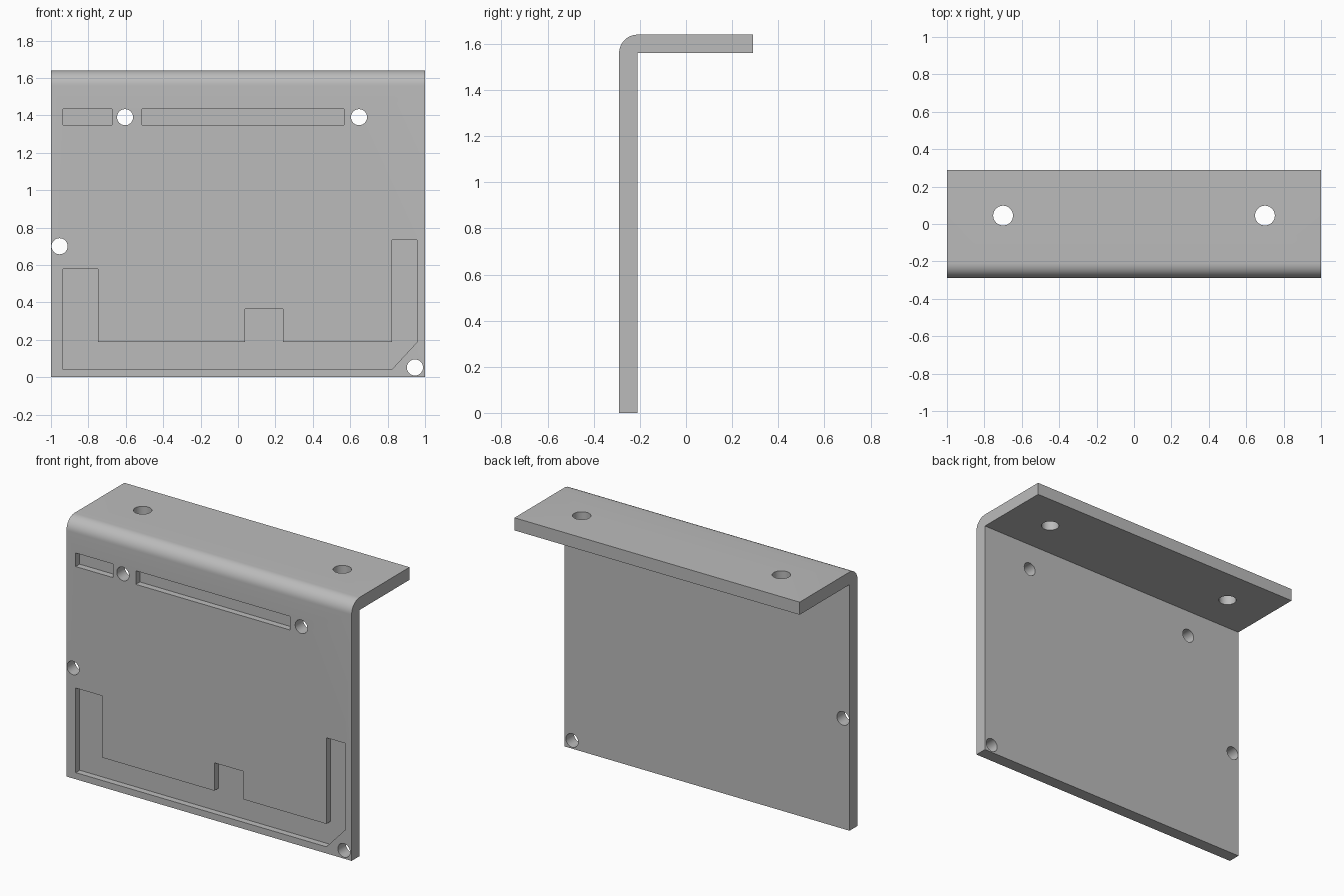
import bpy, bmesh, math
from mathutils import Vector

cube = bpy.data.objects.get("Cube")
if cube:
    bpy.data.objects.remove(cube, do_unlink=True)

metal = bpy.data.materials.new("plain grey metal")
metal.use_nodes = True
GREY = (0.5, 0.5, 0.5, 1)
metal.diffuse_color = GREY
metal.node_tree.nodes["Principled BSDF"].inputs["Base Color"].default_value = GREY

WIDTH, HEIGHT, HALF_DEPTH, THICK = 2.0, 1.64, 0.29, 0.08
FRONT = -HALF_DEPTH
POCKET = 0.04


def prism(name, outline, sweep):
    """Sweep a closed planar outline along a vector into a solid."""
    bm = bmesh.new()
    face = bm.faces.new([bm.verts.new(p) for p in outline])
    swept = bmesh.ops.extrude_face_region(bm, geom=[face], use_keep_orig=True)
    moved = [v for v in swept["geom"] if isinstance(v, bmesh.types.BMVert)]
    bmesh.ops.translate(bm, verts=moved, vec=Vector(sweep))
    bmesh.ops.recalc_face_normals(bm, faces=bm.faces)
    mesh = bpy.data.meshes.new(name)
    bm.to_mesh(mesh)
    bm.free()
    mesh.materials.append(metal)
    obj = bpy.data.objects.new(name, mesh)
    bpy.context.collection.objects.link(obj)
    return obj


def circle(cx, cy, radius, count=40):
    angles = [math.tau * i / count for i in range(count)]
    return [(cx + radius * math.cos(a), cy + radius * math.sin(a)) for a in angles]


def front_cut(outline, depth):
    margin = 0.05
    return prism("front_cutter", [(x, FRONT - margin, z) for x, z in outline],
                 (0, depth + margin, 0))


# Bent plate: rounded outside, square inside
bend = [(FRONT + THICK * (1 - math.cos(a)), HEIGHT - THICK * (1 - math.sin(a)))
        for a in (math.pi / 2 * i / 12 for i in range(13))]
profile = [(FRONT, 0)] + bend + [
    (HALF_DEPTH, HEIGHT), (HALF_DEPTH, HEIGHT - THICK),
    (FRONT + THICK, HEIGHT - THICK), (FRONT + THICK, 0)]
plate = prism("bent_plate", [(-WIDTH / 2, y, z) for y, z in profile], (WIDTH, 0, 0))

cutters = []

# Shallow slots near the top of the front
for x0, x1 in ((-0.935, -0.674), (-0.513, 0.567)):
    z0, z1 = 1.348, 1.434
    cutters.append(front_cut([(x0, z0), (x1, z0), (x1, z1), (x0, z1)], POCKET))

# Shallow stepped pocket along the bottom
low, shelf = 0.042, 0.187
pocket = [(-0.935, low), (0.823, low), (0.957, shelf), (0.957, 0.733),
          (0.823, 0.733), (0.823, shelf), (0.24, shelf), (0.24, 0.364),
          (0.037, 0.364), (0.037, shelf), (-0.749, shelf), (-0.749, 0.578),
          (-0.935, 0.578)]
cutters.append(front_cut(pocket, POCKET))

# Through holes in the front
for x, z in ((-0.604, 1.39), (0.647, 1.39), (-0.954, 0.70), (0.946, 0.052)):
    cutters.append(front_cut(circle(x, z, 0.043), THICK + 0.05))

# Through holes in the top flange
for side in (-1, 1):
    ring = circle(side * 0.70, 0.045, 0.053)
    cutters.append(prism("flange_cutter", [(x, y, HEIGHT - 0.15) for x, y in ring],
                         (0, 0, 0.25)))

# Apply every cut, then discard the cutters
bpy.context.view_layer.objects.active = plate
for cutter in cutters:
    cutter.hide_render = True
    cut = plate.modifiers.new("cut", "BOOLEAN")
    cut.operation = "DIFFERENCE"
    cut.solver = "EXACT"
    cut.object = cutter
    bpy.ops.object.modifier_apply(modifier=cut.name)
    bpy.data.objects.remove(cutter, do_unlink=True)

# Smooth the bend and holes, keep other edges sharp
bpy.ops.object.select_all(action="DESELECT")
plate.select_set(True)
bpy.ops.object.shade_smooth_by_angle(angle=math.radians(30))
